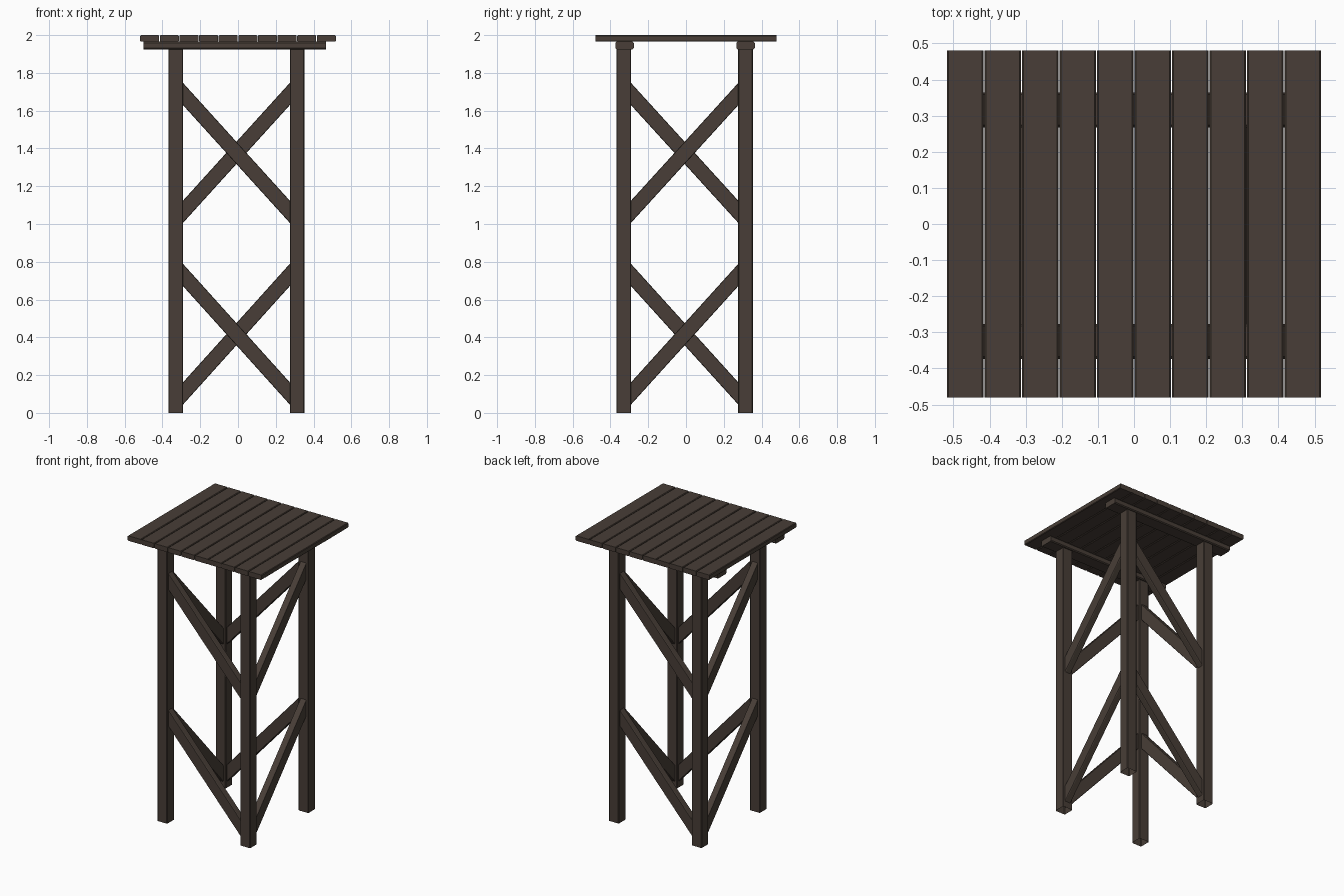
import bpy
import bmesh
from mathutils import Vector

old = bpy.data.objects.get("Cube")
if old:
    bpy.data.objects.remove(old, do_unlink=True)

# Dark weathered timber
COLOR = (0.065, 0.048, 0.038, 1.0)
wood = bpy.data.materials.new("dark_brown_wood")
wood.use_nodes = True
wood.diffuse_color = COLOR
bsdf = wood.node_tree.nodes["Principled BSDF"]
bsdf.inputs["Base Color"].default_value = COLOR
bsdf.inputs["Roughness"].default_value = 0.9


def timber(name, start, end, axis, width, height, chamfer, capped=True):
    """Chamfered board whose square-cut ends lie across the given axis."""
    u, v = [Vector([float(i == k) for i in range(3)])
            for k in range(3) if k != axis]
    a, b, c = width / 2, height / 2, chamfer
    section = [(a - c, -b), (a, c - b), (a, b - c), (a - c, b),
               (c - a, b), (-a, b - c), (-a, c - b), (c - a, -b)]
    bm = bmesh.new()
    rings = [[bm.verts.new(Vector(p) + u * s + v * t) for s, t in section]
             for p in (start, end)]
    for i in range(len(section)):
        j = (i + 1) % len(section)
        bm.faces.new((rings[0][i], rings[0][j], rings[1][j], rings[1][i]))
    if capped:
        for ring in rings:
            bm.faces.new(ring)
    bmesh.ops.recalc_face_normals(bm, faces=bm.faces)
    mesh = bpy.data.meshes.new(name)
    bm.to_mesh(mesh)
    bm.free()
    mesh.materials.append(wood)
    obj = bpy.data.objects.new(name, mesh)
    bpy.context.collection.objects.link(obj)


LEG = 0.077
LEG_X = {"right": -0.3295, "left": 0.3125}
LEG_Y = {"front": -0.3295, "back": 0.315}
BEAM_Z, TOP_Z = 1.925, 1.965

# Four legs, open at the ends
for fb, y in LEG_Y.items():
    for side, x in LEG_X.items():
        timber(f"{fb}_{side}_leg", (x, y, 0), (x, y, BEAM_Z), 2, LEG, LEG,
               0.004, capped=False)

# Two beams carrying the top
for fb, y in (("front", -0.325), ("back", 0.316)):
    z = (BEAM_Z + TOP_Z) / 2
    timber(f"{fb}_beam", (-0.5, y, z), (0.466, y, z), 0, 0.097, TOP_Z - BEAM_Z, 0.006)

# Top planks
PLANKS, PITCH = 10, 0.1039
for i in range(PLANKS):
    x = (i - (PLANKS - 1) / 2) * PITCH
    z = (TOP_Z + 2) / 2
    timber(f"top_plank_{i + 1}", (x, -0.48, z), (x, 0.48, z), 1, 0.101, 2 - TOP_Z, 0.004)

# One diagonal brace per side and level, all rising from two opposite corners
x0, x1 = LEG_X.values()
y0, y1 = LEG_Y.values()
SIDES = {
    "front": ((x1, y0), (x0, y0), 0),
    "back": ((x0, y1), (x1, y1), 0),
    "right": ((x0, y1), (x0, y0), 1),
    "left": ((x1, y0), (x1, y1), 1),
}
for level, low, high in (("lower", 0.103, 0.73), ("upper", 1.065, 1.688)):
    for side, (p, q, axis) in SIDES.items():
        foot, head = Vector((*p, low)), Vector((*q, high))
        # Pull the ends in to the inner leg faces, then run them just inside
        direction = Vector((head.x - foot.x, head.y - foot.y, 0)).normalized()
        foot += direction * LEG / 2
        head -= direction * LEG / 2
        sink = (head - foot) * 0.01
        timber(f"{level}_{side}_brace", foot - sink, head + sink, axis,
               0.044, 0.118, 0.004)
